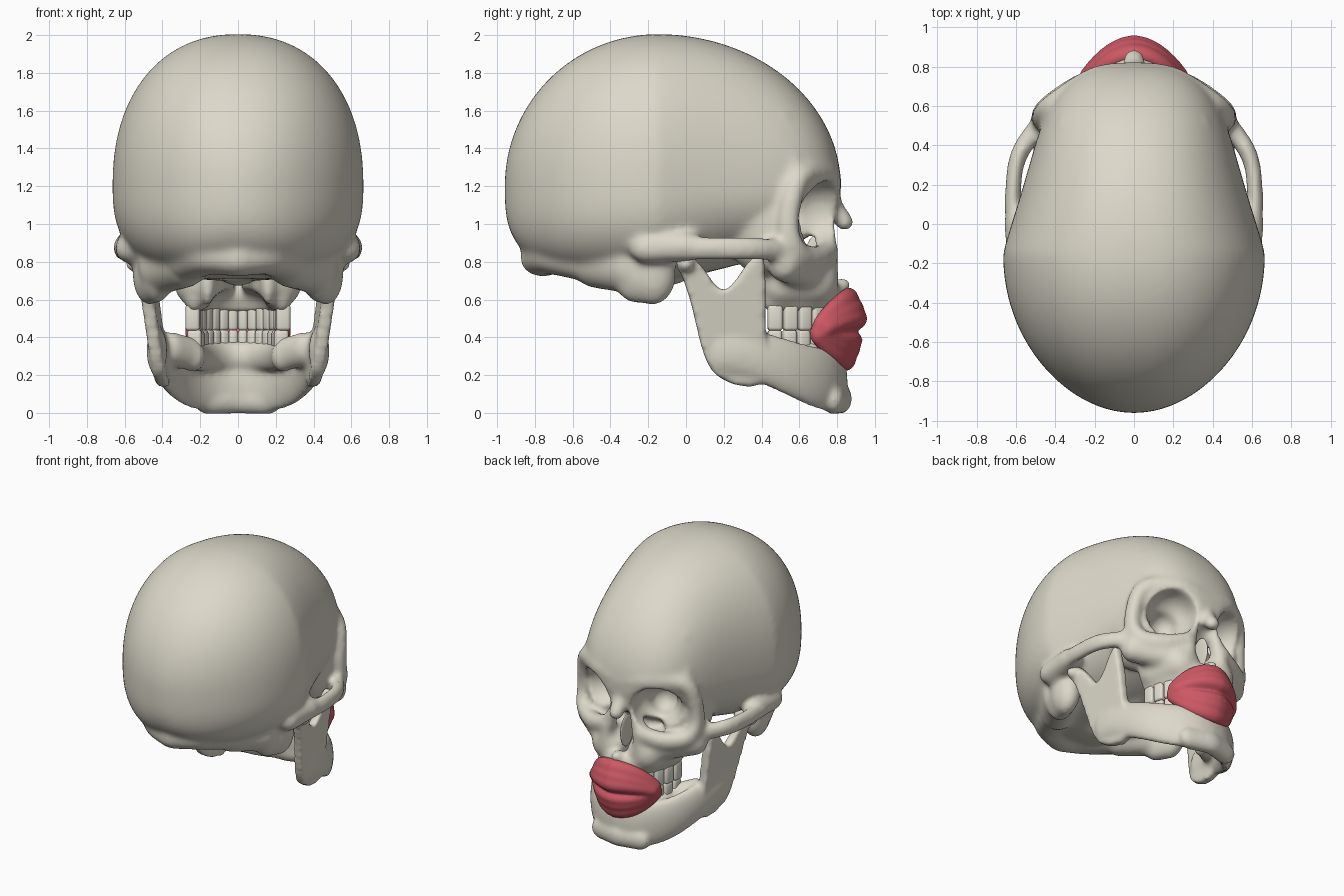
import bpy, bmesh, math
from mathutils import Matrix

if "Cube" in bpy.data.objects:
    bpy.data.objects.remove(bpy.data.objects["Cube"])


def material(name, rgb):
    mat = bpy.data.materials.new(name)
    mat.use_nodes = True
    mat.diffuse_color = (*rgb, 1)
    mat.node_tree.nodes["Principled BSDF"].inputs["Base Color"].default_value = (*rgb, 1)
    return mat


bone = material("bone", (.72, .69, .59))
enamel = material("tooth enamel", (.76, .73, .64))
lip_red = material("lip red", (.62, .1, .13))


def spline(points, steps=8):
    """Smooth curve through points of any dimension."""
    result = []
    last = len(points) - 1
    for i in range(last):
        a, b, c, d = (points[min(max(i + k, 0), last)] for k in (-1, 0, 1, 2))
        for s in range(steps):
            t = s / steps
            result.append(tuple(
                q + t / 2 * (r - p + t * (2 * p - 5 * q + 4 * r - u + t * (3 * (q - r) + u - p)))
                for p, q, r, u in zip(a, b, c, d)))
    return result + [points[-1]]


def blob(bm, size, x, y, z):
    """Ellipsoid, mirrored when it is off the centre line."""
    for side in ((1, -1) if x > .001 else (1,)):
        place = Matrix.Translation((side * x, y, z)) @ Matrix.Diagonal((*size, 1))
        bmesh.ops.create_icosphere(bm, subdivisions=3, radius=1, matrix=place)


def chain(bm, size, *points):
    """Run of overlapping ellipsoids along a curve."""
    for point in spline(points):
        blob(bm, size, *point)


def arch(a, b, t):
    """Place on a tooth arch, from the front at t = 0 to the rear at a right angle."""
    return a * math.sin(t), .43 + b * math.cos(t)


def ridge(bm, a, b, z, size):
    for i in range(30):
        blob(bm, size, *arch(a, b, i / 30 * math.pi / 2), z)


def make_object(name, bm):
    mesh = bpy.data.meshes.new(name)
    bm.to_mesh(mesh)
    bm.free()
    obj = bpy.data.objects.new(name, mesh)
    bpy.context.scene.collection.objects.link(obj)
    return obj


def remesh(obj, voxel):
    mod = obj.modifiers.new("Fuse", 'REMESH')
    mod.mode = 'VOXEL'
    mod.voxel_size = voxel


def soften(obj, rounds):
    mod = obj.modifiers.new("Soften", 'SMOOTH')
    mod.factor = .5
    mod.iterations = rounds


def bake(obj, mat):
    """Apply the modifiers, then colour and smooth the part."""
    graph = bpy.context.evaluated_depsgraph_get()
    mesh = bpy.data.meshes.new_from_object(obj.evaluated_get(graph))
    obj.modifiers.clear()
    obj.data = mesh
    mesh.materials.clear()
    mesh.materials.append(mat)
    mesh.polygons.foreach_set("use_smooth", [True] * len(mesh.polygons))
    mesh.update()


# Braincase: a ball reshaped into a long egg with pinched temples and a flat base
skull = bmesh.new()
bmesh.ops.create_icosphere(skull, subdivisions=6, radius=1)
for vert in skull.verts:
    nx, ny, nz = vert.co
    along = min(abs(ny), 1)
    around = max(math.hypot(nx, nz), .0001)
    c, s = nx / around, nz / around
    front = ny > 0
    if front:
        width = .665 * around ** .8 * (1 - .12 * math.sin(math.pi * along))
    else:
        width = .665 * around * (1 - .06 * along ** 3)
    if s > 0:
        height = .805 * around
    elif front:
        height = .5 * (1 - along ** 1.2) ** .4
    else:
        height = .5 * (1 - along ** 3) ** (1 / 3)
    low_power = .75 + (.15 * min(1, along * 2.5) if front else 0)
    power = .9 if s > 0 else low_power
    vert.co = (math.copysign(abs(c) ** power, c) * width,
               ny * (.97 if front else .81) - .15,
               math.copysign(abs(s) ** power, s) * height + 1.2)

# Brow, outer orbit rim, cheekbone and lower orbit rim in one loop
chain(skull, (.055, .06, .065), (0, .765, 1.22), (.2, .74, 1.27), (.42, .6, 1.24),
      (.47, .54, 1), (.44, .59, .85), (.3, .69, .82), (.15, .75, .86))
# Temporal line
chain(skull, (.06, .06, .06), (.4, .58, 1.25), (.33, .5, 1.55))
# Wall between orbit and temple
blob(skull, (.17, .22, .28), .31, .42, 1)
# Cheekbone arch and its root above the ear
chain(skull, (.043, .06, .063), (.46, .53, .86), (.585, .35, .87), (.615, .15, .87),
      (.61, -.05, .87))
chain(skull, (.08, .1, .08), (.58, 0, .88), (.57, -.2, .87))
# Cheekbone body
chain(skull, (.09, .09, .1), (.44, .52, .79), (.25, .65, .75))
# Nasal bones, the bone beside the nose and the spine below it
chain(skull, (.055, .05, .05), (0, .765, 1.18), (0, .78, 1.1), (0, .84, 1.01))
chain(skull, (.055, .06, .06), (.09, .73, 1.1), (.15, .75, .74))
blob(skull, (.04, .06, .04), 0, .82, .68)
# Upper jaw and tooth ridge
chain(skull, (.14, .13, .14), (.15, .68, .7), (.2, .5, .69))
ridge(skull, .23, .365, .61, (.055, .055, .08))
# Skull base and the wings behind the palate
blob(skull, (.2, .15, .13), 0, .45, .84)
blob(skull, (.045, .07, .14), .16, .39, .7)
chain(skull, (.1, .1, .07), (0, .25, .87), (0, -.1, .74))
# Mastoids and rear ridge
chain(skull, (.09, .12, .17), (.47, -.17, .74), (.43, -.27, .75))
chain(skull, (.13, .13, .15), (.4, -.3, .78), (.28, -.48, .81))
chain(skull, (.12, .12, .1), (.25, -.55, .8), (.15, -.7, .83), (0, -.76, .82))
cranium = make_object("skull", skull)

# Hollows: orbits, nose opening, palate, spinal opening, ear canals
hollows = bmesh.new()
chain(hollows, (.17, .18, .17), (.27, .8, 1.06), (.25, .7, 1.06))
blob(hollows, (.1, .1, .1), .2, .55, 1.05)
blob(hollows, (.11, .16, .1), 0, .84, .81)
blob(hollows, (.065, .14, .07), 0, .83, .9)
chain(hollows, (.16, .15, .13), (0, .62, .53), (0, .42, .54))
blob(hollows, (.11, .13, .1), 0, -.33, .66)
blob(hollows, (.06, .03, .03), .63, -.1, .78)
cutter = make_object("hollow_cutter", hollows)
cutter.hide_render = True
remesh(cutter, .016)

remesh(cranium, .016)
cut = cranium.modifiers.new("Hollows", 'BOOLEAN')
cut.operation = 'DIFFERENCE'
cut.solver = 'EXACT'
cut.object = cutter
remesh(cranium, .016)
soften(cranium, 14)
bake(cranium, bone)
bpy.data.objects.remove(cutter)

# Thin wall inside the nose
wall = bmesh.new()
blob(wall, (.012, .08, .12), 0, .71, .83)
bake(make_object("nasal_septum", wall), bone)

# Lower jaw body: a horseshoe that rises and slims towards the rear
jaw = bmesh.new()
for i in range(41):
    t = i / 40 * math.pi / 2
    rise = math.sin(t) ** 4
    blob(jaw, (.055, .055, .17 - .04 * rise),
         .43 * math.sin(t), .18 + .62 * math.cos(t), .17 + .16 * rise)
# Chin, lower tooth ridge and its link to the jaw branch
chain(jaw, (.09, .06, .08), (0, .82, .075), (.15, .78, .07))
ridge(jaw, .23, .35, .3, (.055, .055, .08))
chain(jaw, (.07, .07, .09), (.25, .46, .31), (.35, .38, .34))
# Jaw joint
blob(jaw, (.1, .055, .055), .5, 0, .79)
# Upright jaw branch: a slanted plate with two prongs
outline = [(-.05, .81), (.02, .6), (.14, .22), (.4, .16), (.42, .5), (.41, .83),
           (.34, .81), (.2, .65), (.06, .8), (-.05, .81)]
for side in (1, -1):
    loop = [jaw.verts.new((side * (.395 + .13 * (z - .2) - .08 * y), y, z))
            for y, z in spline(outline)[:-1]]
    face = jaw.faces.new(loop)
    grown = bmesh.ops.extrude_face_region(jaw, geom=[face], use_keep_orig=True)
    moved = [v for v in grown["geom"] if isinstance(v, bmesh.types.BMVert)]
    bmesh.ops.translate(jaw, verts=moved, vec=(side * .07, 0, 0))
lower_jaw = make_object("lower_jaw", jaw)
remesh(lower_jaw, .014)
soften(lower_jaw, 14)
bake(lower_jaw, bone)


def tooth_row(name, a, b, z, height):
    """Rounded blocks along the arch, wide at the rear and narrow in front."""
    bm = bmesh.new()
    count = 7
    step = math.pi / 2 / count
    for i in range(count):
        t = (i + .5) * step
        x, y = arch(a, b, t)
        dx, dy = a * math.cos(t), -b * math.sin(t)
        size = (math.hypot(dx, dy) * step * .96, .04 + .025 * t, height, 1)
        for side in (1, -1):
            place = Matrix.Translation((side * x, y, z))
            turn = Matrix.Rotation(side * math.atan2(dy, dx), 4, 'Z')
            bmesh.ops.create_cube(bm, size=1, matrix=place @ turn @ Matrix.Diagonal(size))
    row = make_object(name, bm)
    bevel = row.modifiers.new("Rounded", 'BEVEL')
    bevel.width = .018
    bevel.segments = 3
    bake(row, enamel)


tooth_row("upper_teeth", .24, .37, .505, .14)
tooth_row("lower_teeth", .23, .355, .38, .12)

# Lips: overlapping rolls that make one full fold above the mouth line and one below
mouth = bmesh.new()
for lift, front, tall in ((.06, .9, .06), (.1, .885, .07), (.145, .86, .08),
                          (-.055, .875, .05), (-.09, .865, .07), (-.135, .845, .085)):
    for i in range(25):
        t = i / 24
        thick = .06 - .02 * t
        blob(mouth, (thick, thick, tall * (1 - .3 * t)),
             .24 * t, front - .15 * t * t, .44 + lift * (1 - .85 * t ** 3))
lips = make_object("lips", mouth)
remesh(lips, .011)
soften(lips, 8)
bake(lips, lip_red)
